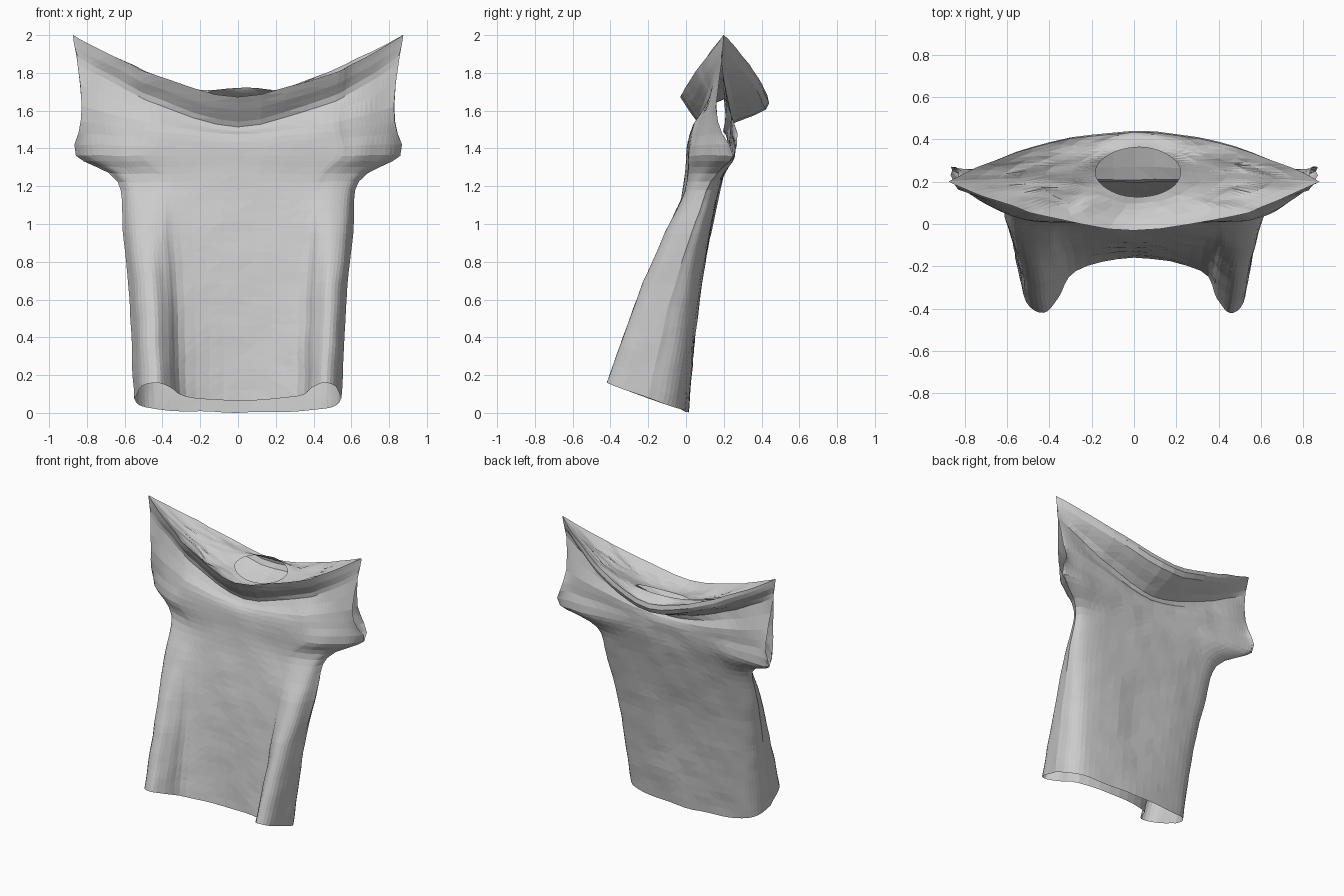
import bpy, bmesh
from mathutils import Vector, noise

cube = bpy.data.objects.get("Cube")
if cube:
    bpy.data.objects.remove(cube)

fabric = bpy.data.materials.new("grey fabric")
fabric.use_nodes = True
GREY = (0.6, 0.6, 0.6, 1)
fabric.diffuse_color = GREY
fabric.node_tree.nodes["Principled BSDF"].inputs["Base Color"].default_value = GREY

# Width fractions of the section points, centre to side (front) and side to centre (back)
FRONT_X = (0, .5, .65, .78, .92, 1)
BACK_X = (1, .95, .8, .45, 0)

# Body sections, hem to sleeves: (half width, centre z, z tilt with y, z rise at the sides), front y, back y
SECTIONS = [
    ((.55, .005, -.36, 0), (-.16, -.22, -.35, -.42, -.37, -.2), (-.2, -.1, -.03, 0, .015)),
    ((.575, .6, -.1, 0), (-.11, -.13, -.2, -.25, -.21, -.08), (-.08, 0, .05, .07, .065)),
    ((.61, .95, 0, 0), (-.06, -.07, -.1, -.11, -.07, .03), (.03, .08, .115, .13, .13)),
    ((.64, 1.22, 0, 0), (-.01, 0, .01, .03, .07, .13), (.13, .16, .18, .19, .19)),
    ((.86, 1.36, 0, 0), (0, .01, .03, .08, .16, .25), (.25, .26, .26, .23, .21)),
    ((.845, 1.43, 0, .05), (.01, .02, .05, .09, .15, .19), (.27, .25, .24, .23, .22)),
    ((.825, 1.47, 0, .15), (.03, .04, .07, .1, .14, .16), (.22, .23, .24, .23, .21)),
]


def overhang(shape, front, side, back):
    """Shoulder section bowed from the sides to the front and back centres."""
    return (shape, [front + (side - front) * f ** 1.7 for f in FRONT_X],
            [side + (back - side) * (1 - f * f) for f in BACK_X])


# Crease under the overhanging shoulders, its outer bulge and the rim
SECTIONS += [
    overhang((.85, 1.51, 0, .34), .07, .19, .21),
    overhang((.865, 1.6, 0, .34), .01, .195, .42),
    overhang((.875, 1.67, 0, .33), -.03, .2, .43),
]
ARMPIT = 4          # the sides are joined up to this section, open above for the sleeves
ROW_STEPS = (10, 6, 5, 4, 2, 2, 2, 3, 2)


def spline(points, k, t):
    """Catmull-Rom between points k and k+1."""
    last = len(points) - 1
    b, c = points[k], points[k + 1]
    a = points[k - 1] if k else b * 2 - c
    d = points[k + 2] if k + 2 <= last else c * 2 - b
    return (b * 2 + (c - a) * t + (a * 2 - b * 5 + c * 4 - d) * t * t
            + (b * 3 - a - c * 3 + d) * t ** 3) / 2


def sample(points, steps):
    out = [spline(points, k, i / steps) for k in range(len(points) - 1) for i in range(steps)]
    return out + [points[-1].copy()]


def section_points(shape, fractions, depths):
    width, base, tilt, rise = shape
    return [Vector((f * width, y, base + tilt * y + rise * f ** 1.5))
            for f, y in zip(fractions, depths)]


def front_section(shape, depths):
    """Centre-to-side points on both sides; the left hem fold is narrower."""
    half = section_points(shape, FRONT_X, depths)
    right = [Vector((-p.x, p.y, p.z)) for p in reversed(half)]
    for p, f in zip(half, FRONT_X):
        p.x += .15 * f * (1 - f)
    return right[:-1] + half


def back_section(shape, depths):
    half = section_points(shape, BACK_X, depths)
    return half + [Vector((-p.x, p.y, p.z)) for p in reversed(half[:-1])]


def sheet(rows):
    """Loft between the sections, adding rows between them."""
    out = []
    for k, steps in enumerate(ROW_STEPS):
        for i in range(steps):
            out.append([spline(col, k, i / steps) for col in zip(*rows)])
    return out + [rows[-1]]


front = sheet([sample(front_section(s, f), 4) for s, f, b in SECTIONS])
back = sheet([sample(back_section(s, b), 4) for s, f, b in SECTIONS])
joined = sum(ROW_STEPS[:ARMPIT])
for r in range(joined + 1):
    back[r][0], back[r][-1] = front[r][-1].copy(), front[r][0].copy()

bm = bmesh.new()


def add_grid(rows, amount):
    verts = [[bm.verts.new(p + noise.noise_vector(p * 7) * amount) for p in row] for row in rows]
    for a, b in zip(verts, verts[1:]):
        for i in range(len(a) - 1):
            bm.faces.new((a[i], a[i + 1], b[i + 1], b[i]))


# Front and back of the body with the sleeves
add_grid(front, .006)
add_grid(back, .006)

# Sagging shoulder panel from the upper rim in to the neck hole
rim = front[-1] + back[-1][1:]
half_width = SECTIONS[-1][0][0]
neck = []
for i, p in enumerate(rim):
    f = max(-1, min(1, p.x / half_width))
    side = -1 if i < len(front[-1]) else 1
    reach = side * (1 - f * f) ** .5
    neck.append(Vector((.02 + .2 * f, .245 + .115 * reach, 1.675 + .045 * reach)))
panel = []
STEPS = 6
for j in range(STEPS + 1):
    t = j / STEPS
    sag = Vector((0, 0, -.2 * t * (1 - t)))
    ring = []
    for p, q in zip(rim, neck):
        v = p.lerp(q, t) + sag * min(1, .3 + (p - q).length)
        ring.append(v + noise.noise_vector(v * 9) * .07 * t * (1 - t))
    panel.append(ring)
add_grid(panel, .006)

# Sew the pieces together and facet the cloth
bmesh.ops.remove_doubles(bm, verts=bm.verts, dist=.001)
bmesh.ops.recalc_face_normals(bm, faces=bm.faces)
bmesh.ops.triangulate(bm, faces=bm.faces)
low = min(v.co.z for v in bm.verts)
for v in bm.verts:
    v.co.z -= low

mesh = bpy.data.meshes.new("shirt")
bm.to_mesh(mesh)
bm.free()
mesh.materials.append(fabric)
shirt = bpy.data.objects.new("shirt", mesh)
bpy.context.collection.objects.link(shirt)
